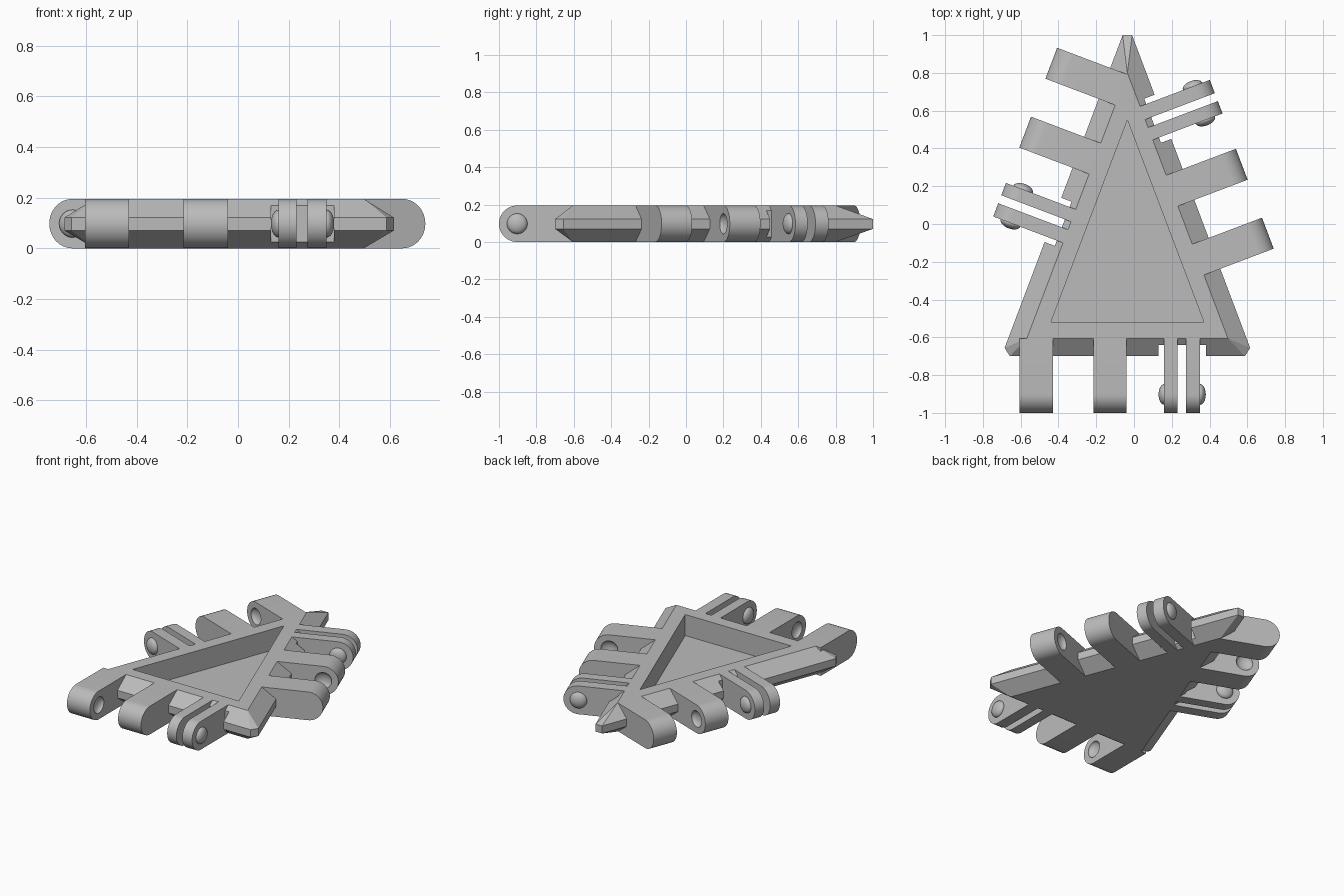
import bpy, bmesh, math
from mathutils import Vector, Matrix

cube = bpy.data.objects.get("Cube")
if cube:
    bpy.data.objects.remove(cube, do_unlink=True)

H = 0.195            # tile thickness
R = H / 2            # hinge end radius
REACH = 0.395        # hinge length beyond the top edge
AXIS = REACH - R     # pin distance from the top edge
GREY = (0.5, 0.5, 0.5, 1)

mat = bpy.data.materials.new("grey_plastic")
mat.use_nodes = True
mat.diffuse_color = GREY
mat.node_tree.nodes["Principled BSDF"].inputs["Base Color"].default_value = GREY


def finish(bm, name):
    bmesh.ops.recalc_face_normals(bm, faces=bm.faces)
    me = bpy.data.meshes.new(name)
    bm.to_mesh(me)
    bm.free()
    me.materials.append(mat)
    ob = bpy.data.objects.new(name, me)
    bpy.context.collection.objects.link(ob)
    return ob


def prism(name, points, offset):
    """Extrude a planar outline along an offset vector."""
    bm = bmesh.new()
    face = bm.faces.new([bm.verts.new(p) for p in points])
    new = bmesh.ops.extrude_face_region(bm, geom=[face])["geom"]
    verts = [v for v in new if isinstance(v, bmesh.types.BMVert)]
    bmesh.ops.translate(bm, vec=offset, verts=verts)
    return finish(bm, name)


def activate(ob):
    bpy.ops.object.select_all(action='DESELECT')
    ob.select_set(True)
    bpy.context.view_layer.objects.active = ob


def cut(ob, cutter):
    cutter.hide_render = True
    mod = ob.modifiers.new("cut", 'BOOLEAN')
    mod.operation = 'DIFFERENCE'
    mod.solver = 'EXACT'
    mod.object = cutter
    activate(ob)
    bpy.ops.object.modifier_apply(modifier=mod.name)
    bpy.data.objects.remove(cutter, do_unlink=True)


def smooth(ob):
    activate(ob)
    bpy.ops.object.shade_smooth_by_angle(angle=math.radians(35))


class Edge:
    """Frame on one tile side: s along it, u outward, z up."""
    def __init__(self, a, b, start):
        self.t = (b - a).normalized()
        self.u = Vector((self.t.y, -self.t.x, 0))
        self.o = a + self.t * start

    def at(self, s, u, z):
        return self.o + self.t * s + self.u * u + Vector((0, 0, z))

    def lug(self, name, s0, s1):
        prof = [(0, 0)]
        for i in range(25):
            a = -math.pi / 2 + math.pi * i / 24
            prof.append((AXIS + R * math.cos(a), R + R * math.sin(a)))
        prof.append((0, H))
        return prism(name, [self.at(s0, u, z) for u, z in prof], self.t * (s1 - s0))

    def dome(self, name, s):
        bm = bmesh.new()
        bmesh.ops.create_uvsphere(bm, u_segments=24, v_segments=12, radius=1)
        rot = Matrix((self.u, Vector((0, 0, 1)), self.t)).transposed().to_4x4()
        m = Matrix.Translation(self.at(s, AXIS, R)) @ rot @ Matrix.Diagonal((0.055, 0.055, 0.03, 1))
        bmesh.ops.transform(bm, matrix=m, verts=bm.verts)
        return finish(bm, name)

    def notch(self):
        s0, s1 = 0.735, 0.985
        pts = [self.at(s, u, -0.1) for s, u in
               ((s0, 0.035), (s1, 0.035), (s1, 0.2), (s0, 0.2))]
        return prism("notch_cutter", pts, Vector((0, 0, 0.4)))


# Tile body: flat triangles above and below, wider blunted outline at mid height
apex = Vector((-0.035, 0.8, 0))
corner_r = Vector((-0.567, -0.605, 0))
corner_l = Vector((0.497, -0.605, 0))
bm = bmesh.new()
for z in (0, H):
    for c in (apex, corner_r, corner_l):
        bm.verts.new(c + Vector((0, 0, z)))
for z in (0.07, 0.122):
    for half, y in ((0.025, 1.0), (0.65, -0.656), (0.622, -0.7)):
        for side in (-1, 1):
            bm.verts.new((apex.x + side * half, y, z))
bmesh.ops.convex_hull(bm, input=bm.verts)
bmesh.ops.dissolve_limit(bm, angle_limit=0.01, verts=bm.verts, edges=bm.edges)
body = finish(bm, "tile_body")

# Triangular pocket in the top
pocket = [(-0.44, -0.52, 0.05), (0.37, -0.52, 0.05), (-0.035, 0.55, 0.05)]
cut(body, prism("pocket_cutter", pocket, Vector((0, 0, 0.3))))

# Hinge set on each side: two socket lugs and a twin-prong pin clip
sides = {
    "front": Edge(corner_r, corner_l, -0.038),
    "left": Edge(corner_l, apex, 0.358),
    "right": Edge(apex, corner_r, 0.0075),
}
for side, e in sides.items():
    cut(body, e.notch())
    for label, s0, s1, socket in (("outer", 0, 0.175, 0.175), ("middle", 0.39, 0.565, 0.39)):
        lug = e.lug(f"{side}_{label}_lug", s0, s1)
        cut(lug, e.dome("socket_cutter", socket))
        smooth(lug)
    for label, s0, s1, pin in (("first", 0.765, 0.835, 0.765), ("second", 0.88, 0.955, 0.955)):
        smooth(e.lug(f"{side}_{label}_prong", s0, s1))
        smooth(e.dome(f"{side}_{label}_pin", pin))
